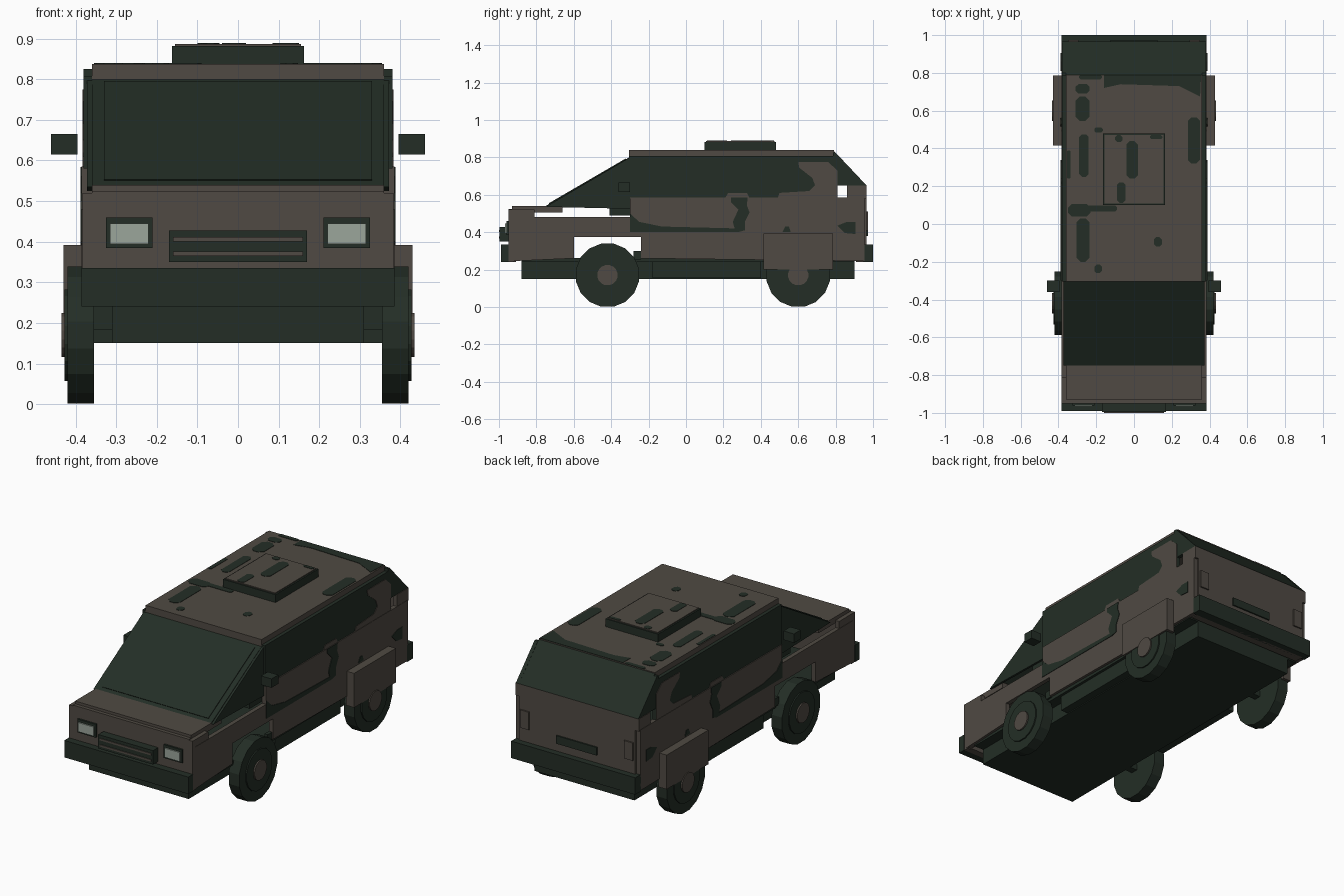
import bpy, bmesh, math
from mathutils import Vector


def material(name, r, g, b):
    m = bpy.data.materials.new(name)
    m.diffuse_color = (r, g, b, 1)
    return m


TAN = material("camo brown", 0.080, 0.068, 0.056)
DARK = material("dark green", 0.017, 0.027, 0.019)
LAMP = material("pale lamp", 0.33, 0.38, 0.33)


def prism(name, pts, axis, a, b, mat):
    """Extrude a flat outline along x (y,z points), y (x,z) or z (x,y)."""
    a, b = min(a, b), max(a, b)
    place = {'x': lambda p, t: (t, p[0], p[1]),
             'y': lambda p, t: (p[0], t, p[1]),
             'z': lambda p, t: (p[0], p[1], t)}[axis]
    bm = bmesh.new()
    face = bm.faces.new([bm.verts.new(place(p, a)) for p in pts])
    ext = bmesh.ops.extrude_face_region(bm, geom=[face])
    move = Vector(place((0, 0), b - a))
    bmesh.ops.translate(bm, vec=move,
                        verts=[v for v in ext['geom'] if isinstance(v, bmesh.types.BMVert)])
    bmesh.ops.recalc_face_normals(bm, faces=bm.faces)
    me = bpy.data.meshes.new(name)
    bm.to_mesh(me)
    bm.free()
    me.materials.append(mat)
    ob = bpy.data.objects.new(name, me)
    bpy.context.collection.objects.link(ob)
    return ob


def box(name, x0, x1, y0, y1, z0, z1, mat):
    x0, x1 = min(x0, x1), max(x0, x1)
    return prism(name, [(x0, y0), (x1, y0), (x1, y1), (x0, y1)], 'z', z0, z1, mat)


def circle(cy, cz, r, n):
    return [(cy + r * math.cos(2 * math.pi * (i + .5) / n),
             cz + r * math.sin(2 * math.pi * (i + .5) / n)) for i in range(n)]


def blob(name, x0, x1, y0, y1, z):
    """Camouflage patch: thin plate with chamfered ends."""
    c = min(x1 - x0, y1 - y0) * 0.3
    pts = [(x0 + c, y0), (x1 - c, y0), (x1, y0 + c), (x1, y1 - c),
           (x1 - c, y1), (x0 + c, y1), (x0, y1 - c), (x0, y0 + c)]
    prism(name, pts, 'z', z, z + 0.003, DARK)


# Chassis, floor and bumpers
box("chassis", -.31, .31, -.88, .90, .15, .245, DARK)
box("floor", -.37, .37, -.88, .90, .24, .262, DARK)
box("front_bumper", -.385, .385, -.99, -.948, .24, .335, DARK)
box("rear_bumper", -.385, .385, .95, 1.0, .24, .335, DARK)

# Front panel, hood and dashboard
box("front_panel", -.36, .36, -.95, -.91, .24, .525, TAN)
box("hood", -.36, .36, -.93, -.66, .505, .54, TAN)
box("dashboard", -.36, .36, -.41, -.30, .49, .535, DARK)

# Grille with two bars
box("grille", -.17, .17, -.996, -.95, .35, .428, DARK)
for z in (.365, .40):
    box("grille_bar", -.16, .16, -1.0, -.995, z, z + .011, TAN)

# Windshield and inner pane
prism("windshield", [(-.75, .54), (-.30, .802), (-.30, .775), (-.70, .53)], 'x', -.36, .36, DARK)
prism("windshield_pane", [(-.735, .5535), (-.32, .795), (-.32, .785), (-.73, .547)],
      'x', -.33, .33, DARK)

# Roof and roof hatch
box("roof", -.36, .36, -.305, .79, .797, .838, TAN)
box("hatch_base", -.163, .163, .10, .48, .838, .882, DARK)
box("hatch_lid", -.155, .155, .108, .472, .88, .887, TAN)

# Roof camouflage: x0, x1, y0, y1
for p in [(-.29, -.17, .765, .79), (-.31, -.235, .69, .74), (-.31, -.235, .545, .675),
          (-.29, -.24, .25, .475), (.285, .35, .32, .565), (-.35, -.23, .04, .105),
          (-.305, -.235, -.20, .03), (-.265, -.09, .065, .098), (-.21, -.17, -.26, -.215),
          (.105, .148, -.12, -.07), (-.355, -.335, .24, .39), (-.21, -.165, .485, .51)]:
    blob("roof_camo", *p, .837)
prism("roof_camo_rear", [(-.16, .788), (-.16, .72), (-.07, .74), (.24, .73), (.30, .70),
                         (.35, .675), (.355, .788)], 'z', .837, .840, DARK)
for p in [(-.04, .02, .24, .44), (-.09, -.045, .112, .22), (-.10, -.06, .435, .47),
          (.085, .15, .45, .47)]:
    blob("hatch_camo", *p, .886)

# Rear window slope, rear panel and number plate blank
prism("rear_window", [(.785, .838), (.965, .65), (.945, .64), (.785, .80)], 'x', -.36, .36, DARK)
box("rear_panel", -.36, .36, .91, .965, .24, .65, TAN)
box("rear_plate", -.125, .125, .96, .973, .38, .425, DARK)

# Parts on both sides
for s in (-1, 1):
    i, o = s * .36, s * .385
    # Headlights and tail lights
    box("headlight_frame", s * .21, s * .325, -.96, -.945, .385, .46, DARK)
    box("headlight", s * .22, s * .315, -.967, -.958, .394, .445, LAMP)
    box("tail_light", s * .295, s * .35, .96, .973, .41, .51, TAN)

    # Front fender with square wheel opening, and lower body
    prism("front_fender", [(-.93, .245), (-.60, .26), (-.60, .375), (-.30, .375),
                           (-.30, .48), (-.93, .48)], 'x', i, o, TAN)
    box("front_corner", i, s * .383, -.95, -.81, .46, .52, TAN)
    box("front_corner_lower", i, s * .383, -.95, -.92, .24, .47, TAN)
    prism("lower_body", [(-.24, .26), (.955, .245), (.955, .40), (-.30, .40),
                         (-.30, .375), (-.24, .375)], 'x', i, o, TAN)
    box("sill", s * .30, s * .355, -.18, .40, .155, .245, DARK)
    box("arch_bracket", i, s * .38, -.28, -.24, .255, .30, DARK)

    # Cabin side walls
    box("cabin_wall", i, o, -.30, .81, .40, .585, TAN)
    box("window_wall", i, s * .38, -.305, .81, .58, .808, DARK)
    box("rear_side", i, o, .80, .955, .40, .585, TAN)
    box("rear_corner", i, s * .383, .86, .965, .58, .65, TAN)

    # Side glass triangles at the windshield and the rear window
    prism("front_quarter", [(-.75, .535), (-.30, .525), (-.30, .80)], 'x', i, s * .372, DARK)
    prism("rear_quarter", [(.785, .65), (.965, .65), (.80, .825), (.785, .825)],
          'x', i, s * .38, DARK)

    # Side camouflage plates
    prism("side_camo_upper", [(.60, .775), (.605, .745), (.675, .69), (.69, .65), (.66, .62),
                              (.50, .61), (.49, .583), (.809, .583), (.809, .73), (.76, .775)],
          'x', s * .379, s * .383, TAN)
    prism("side_camo_bump", [(.21, .583), (.225, .61), (.325, .61), (.34, .583)],
          'x', s * .379, s * .383, TAN)
    prism("side_camo_lower", [(-.30, .50), (-.25, .455), (-.13, .43), (.26, .42), (.25, .455),
                              (.28, .52), (.24, .56), (.24, .584), (.33, .584), (.325, .545),
                              (.34, .505), (.315, .455), (.315, .41), (.28, .40), (-.30, .40)],
          'x', s * .384, s * .388, DARK)
    prism("side_camo_rear", [(.81, .435), (.86, .455), (.905, .455), (.905, .39), (.85, .395)],
          'x', s * .384, s * .388, DARK)
    prism("side_camo_spot", [(.515, .40), (.56, .40), (.55, .43), (.53, .43)],
          'x', s * .384, s * .388, DARK)

    # Rear wheel cover and mirror
    box("rear_fender", s * .38, s * .43, .415, .785, .20, .392, TAN)
    box("mirror", s * .395, s * .46, -.36, -.30, .615, .665, DARK)

    # Wheels
    for y in (-.42, .60):
        prism("tire", circle(y, .17, .172, 16), 'x', s * .355, s * .42, DARK)
        prism("rim", circle(y, .17, .115, 16), 'x', s * .415, s * .427, DARK)
        prism("hub", circle(y, .17, .055, 16), 'x', s * .42, s * .435, TAN)

# Axles
for y in (-.42, .60):
    box("axle", -.36, .36, y - .02, y + .02, .15, .185, DARK)
